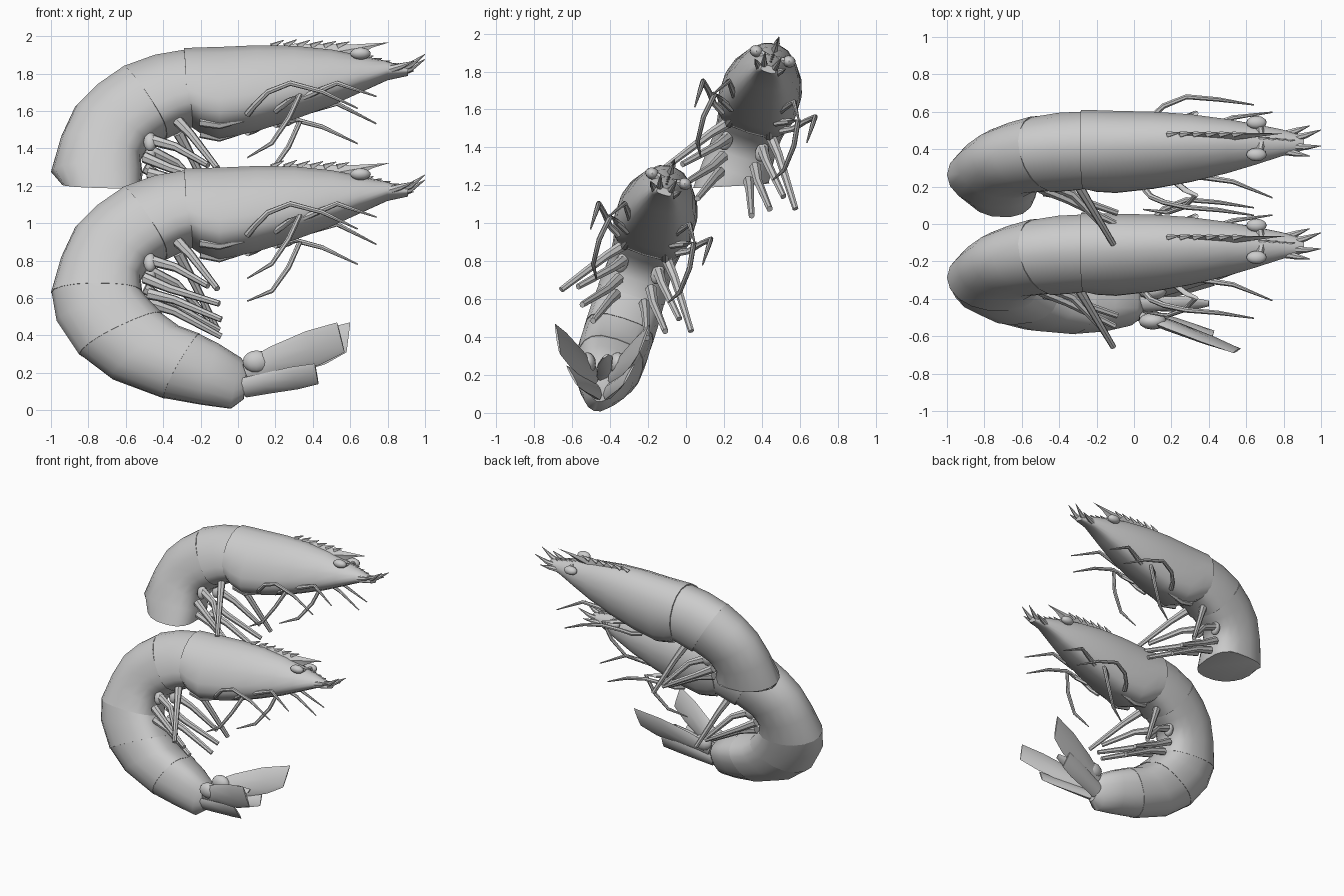
import bpy, bmesh, math
from mathutils import Vector, Matrix

cube = bpy.data.objects.get("Cube")
if cube:
    bpy.data.objects.remove(cube)

grey = bpy.data.materials.new("shell grey")
grey.use_nodes = True
grey.diffuse_color = (0.6, 0.6, 0.6, 1)
grey.node_tree.nodes["Principled BSDF"].inputs["Base Color"].default_value = (0.6, 0.6, 0.6, 1)

# Body plane leans sideways: columns are forward, sideways and up
LEAN = Matrix(((1, 0, 0, 0), (0, 0.953, 0.32, -0.488), (0, -0.304, 1, 0), (0, 0, 0, 1)))
BACK_SHIFT = Matrix.Translation((0, 0.55, 0.645))


def finish(name, bm, matrix):
    bm.transform(matrix)
    bmesh.ops.recalc_face_normals(bm, faces=bm.faces)
    mesh = bpy.data.meshes.new(name)
    bm.to_mesh(mesh)
    bm.free()
    mesh.materials.append(grey)
    obj = bpy.data.objects.new(name, mesh)
    bpy.context.collection.objects.link(obj)
    bpy.ops.object.select_all(action="DESELECT")
    obj.select_set(True)
    bpy.context.view_layer.objects.active = obj
    bpy.ops.object.shade_smooth_by_angle(angle=math.radians(40))


def skin(bm, rings, sides, low_power=1.0, sag=0.0):
    """Join rings of (centre, half axis, half axis); low_power squares the lower half, sag lowers the widest point."""
    loops = []
    for centre, u, v in rings:
        loop = []
        for i in range(sides):
            a = math.tau * i / sides
            c, s = math.cos(a), math.sin(a)
            power = low_power if c < 0 else 1.0
            c = math.copysign(abs(c) ** power, c)
            s = math.copysign(abs(s) ** power, s)
            c -= sag * (1 - c * c)
            loop.append(bm.verts.new(centre + u * c + v * s))
        loops.append(loop)
    for a, b in zip(loops, loops[1:]):
        for i in range(sides):
            j = (i + 1) % sides
            bm.faces.new((a[i], a[j], b[j], b[i]))
    bm.faces.new(loops[0])
    bm.faces.new(loops[-1])


def body(name, stations, matrix, tuck=1.0, sag=0.0):
    rings = []
    for i, (ox, oz, ix, iz, half, slant) in enumerate(stations):
        outer, inner = Vector((ox, 0, oz)), Vector((ix, 0, iz))
        k = tuck if i == 0 else 1.0
        rings.append(((outer + inner) / 2, (outer - inner) / 2 * k, Vector((0, half * k, slant))))
    bm = bmesh.new()
    skin(bm, rings, 18, 0.7, sag)
    finish(name, bm, matrix)


def add_tube(bm, points, radii, sides=7):
    pts = [Vector(p) for p in points]
    rings = []
    for i, p in enumerate(pts):
        t = (pts[min(i + 1, len(pts) - 1)] - pts[max(i - 1, 0)]).normalized()
        u = t.cross(Vector((0, 1, 0))).normalized()
        rings.append((p, u * radii[i], t.cross(u) * radii[i]))
    skin(bm, rings, sides)


def mirrored_tubes(name, paths, radii, matrix):
    bm = bmesh.new()
    for path in paths:
        for side in (-1, 1):
            add_tube(bm, [(x, y * side, z) for x, y, z in path], radii)
    finish(name, bm, matrix)


def ellipsoid(name, places, size, matrix):
    bm = bmesh.new()
    for p in places:
        m = Matrix.Translation(p) @ Matrix.Diagonal((*size, 1))
        bmesh.ops.create_uvsphere(bm, u_segments=12, v_segments=8, radius=1, matrix=m)
    finish(name, bm, matrix)


# Stations: back x, back z, belly x, belly z, half width, sideways slant
CARAPACE = [(-.29, 1.285, -.27, .91, .21, 0), (-.2, 1.29, -.2, .86, .214, 0),
            (-.08, 1.295, -.1, .83, .212, 0), (.1, 1.303, .1, .87, .2, 0),
            (.3, 1.3, .3, .93, .177, 0), (.5, 1.28, .5, 1.0, .142, 0),
            (.65, 1.25, .65, 1.065, .108, 0), (.78, 1.222, .8, 1.13, .072, 0),
            (.91, 1.185, .91, 1.15, .04, 0)]
ABDOMEN = [(-.26, 1.285, -.24, .89, .207, 0), (-.45, 1.25, -.3, .87, .207, 0),
           (-.62, 1.19, -.38, .83, .2, 0), (-.76, 1.09, -.43, .8, .188, 0),
           (-.87, .98, -.48, .77, .178, 0), (-.945, .82, -.52, .70, .174, 0),
           (-1.0, .63, -.51, .62, .185, 0), (-.97, .48, -.47, .57, .187, 0),
           (-.85, .3, -.4, .5, .188, 0), (-.68, .175, -.31, .43, .187, 0),
           (-.4, .07, -.2, .39, .18, 0), (-.2, .035, -.1, .34, .15, 0),
           (-.04, .01, .02, .27, .1, 0), (.03, .06, .05, .22, .06, 0)]
CUT_END = (-.94, .56, -.52, .55, .19, .07)


def shrimp(prefix, matrix, segments, end_stations):
    # Shell
    body(prefix + "carapace", CARAPACE, matrix, sag=0.17)
    for n, (a, b) in enumerate(segments):
        stations = ABDOMEN[a:b + 1]
        if n == len(segments) - 1:
            stations = stations + end_stations
        body(f"{prefix}abdomen_segment_{n + 1}", stations, matrix, 0.985, 0.17 if n == 0 else 0.05)

    # Rostrum blade with saw teeth
    outline = [(.12, 1.285), (.3, 1.315), (.6, 1.31), (.81, 1.322), (.72, 1.295), (.62, 1.24), (.3, 1.27)]
    bm = bmesh.new()
    hubs = [bm.verts.new((.45, y, 1.25)) for y in (-.025, .025)]
    rim = [bm.verts.new((x, 0, z)) for x, z in outline]
    for hub in hubs:
        for i in range(len(rim)):
            bm.faces.new((hub, rim[i], rim[(i + 1) % len(rim)]))
    for i in range(6):
        x = .22 + i * .07
        add_tube(bm, [(x - .04, 0, 1.3), (x + .025, 0, 1.337 - abs(i - 1) * .003)], (.017, .002), 5)
    for i in range(4):
        x = .7 + i * .045
        add_tube(bm, [(x - .03, 0, 1.235 - i * .012), (x + .025, 0, 1.25 - i * .013)], (.014, .002), 5)
    finish(prefix + "rostrum", bm, matrix)

    # Head spikes, eyes and eye stalks
    mirrored_tubes(prefix + "head_spikes",
                   [[(.84, .02, 1.165), (.92, .033, 1.19), (1.0, .045, 1.245)],
                    [(.8, .045, 1.16), (.87, .065, 1.175), (.94, .085, 1.195)]],
                   (.022, .016, .002), matrix)
    ellipsoid(prefix + "eyes", [(.655, s * .09, 1.235) for s in (-1, 1)], (.055, .036, .03), matrix)
    mirrored_tubes(prefix + "eye_stalks", [[(.68, .02, 1.22), (.67, .08, 1.235)]], (.022, .018), matrix)

    # Walking legs arch outward, then forward or back
    mirrored_tubes(prefix + "walking_legs",
                   [[(.05, .16, .89), (.09, .22, .92), (.16, .27, .975), (.28, .31, 1.01), (.45, .31, .965), (.64, .31, .875)],
                    [(.2, .12, .92), (.27, .19, .95), (.33, .23, .97), (.27, .25, .84), (.18, .24, .71), (.05, .2, .645)]],
                   (.018, .016, .015, .014, .012, .004), matrix)
    mirrored_tubes(prefix + "feelers", [[(.35, .13, .99), (.53, .18, 1.05), (.74, .24, .96)]],
                   (.018, .013, .004), matrix)
    mirrored_tubes(prefix + "mouth_limbs", [[(-.2, .1, .87), (-.1, .11, .85), (.05, .1, .88)]],
                   (.028, .025, .01), matrix)

    # Swimming legs under the abdomen
    mirrored_tubes(prefix + "swimming_legs",
                   [[(-.32, .1, .87), (-.25, .19, .77), (-.11, .36, .54)],
                    [(-.46, .1, .77), (-.33, .14, .72), (-.16, .28, .58)],
                    [(-.5, .09, .68), (-.36, .13, .61), (-.1, .23, .5)],
                    [(-.48, .08, .6), (-.34, .1, .56), (-.09, .15, .44)]],
                   (.03, .023, .016), matrix)
    ellipsoid(prefix + "leg_bases", [(-.47, s * .1, .76) for s in (-1, 1)], (.035, .035, .05), matrix)


shrimp("whole_shrimp_", LEAN, [(0, 2), (2, 6), (6, 8), (8, 10), (10, 13)], [])
shrimp("cut_shrimp_", BACK_SHIFT @ LEAN, [(0, 2), (2, 6)], [CUT_END])


# Tail fan: flat lobes from root to a broad, blunt tip
def lobe(name, root, upper_tip, lower_tip, width):
    root, up, low = Vector(root), Vector(upper_tip), Vector(lower_tip)
    tip, across = (up + low) / 2, (up - low) / 2
    along = tip - root
    across_dir = (across - along * across.dot(along) / along.length_squared).normalized()
    thin = along.cross(across).normalized()
    rings = [(root, across_dir * .06, thin * .03),
             (root.lerp(tip, .3), across_dir * width * .9, thin * .026),
             (root.lerp(tip, .7), across_dir * width, thin * .018),
             (tip, across, thin * .006)]
    bm = bmesh.new()
    skin(bm, rings, 8)
    finish(name, bm, Matrix.Identity(4))


lobe("right_outer_tail_fin", (.05, -.49, .2), (.53, -.69, .47), (.57, -.665, .31), .098)
lobe("right_inner_tail_fin", (.03, -.48, .12), (.41, -.63, .25), (.43, -.57, .14), .07)
lobe("left_outer_tail_fin", (.05, -.38, .2), (.6, -.19, .47), (.58, -.25, .31), .098)
lobe("left_inner_tail_fin", (.03, -.4, .12), (.41, -.27, .26), (.43, -.33, .15), .07)
lobe("tail_spike", (.0, -.43, .2), (.4, -.41, .31), (.4, -.44, .29), .05)
ellipsoid("tail_joints", [(.1, -.52, .26), (.1, -.36, .26)], (.075, .045, .06), Matrix.Identity(4))
